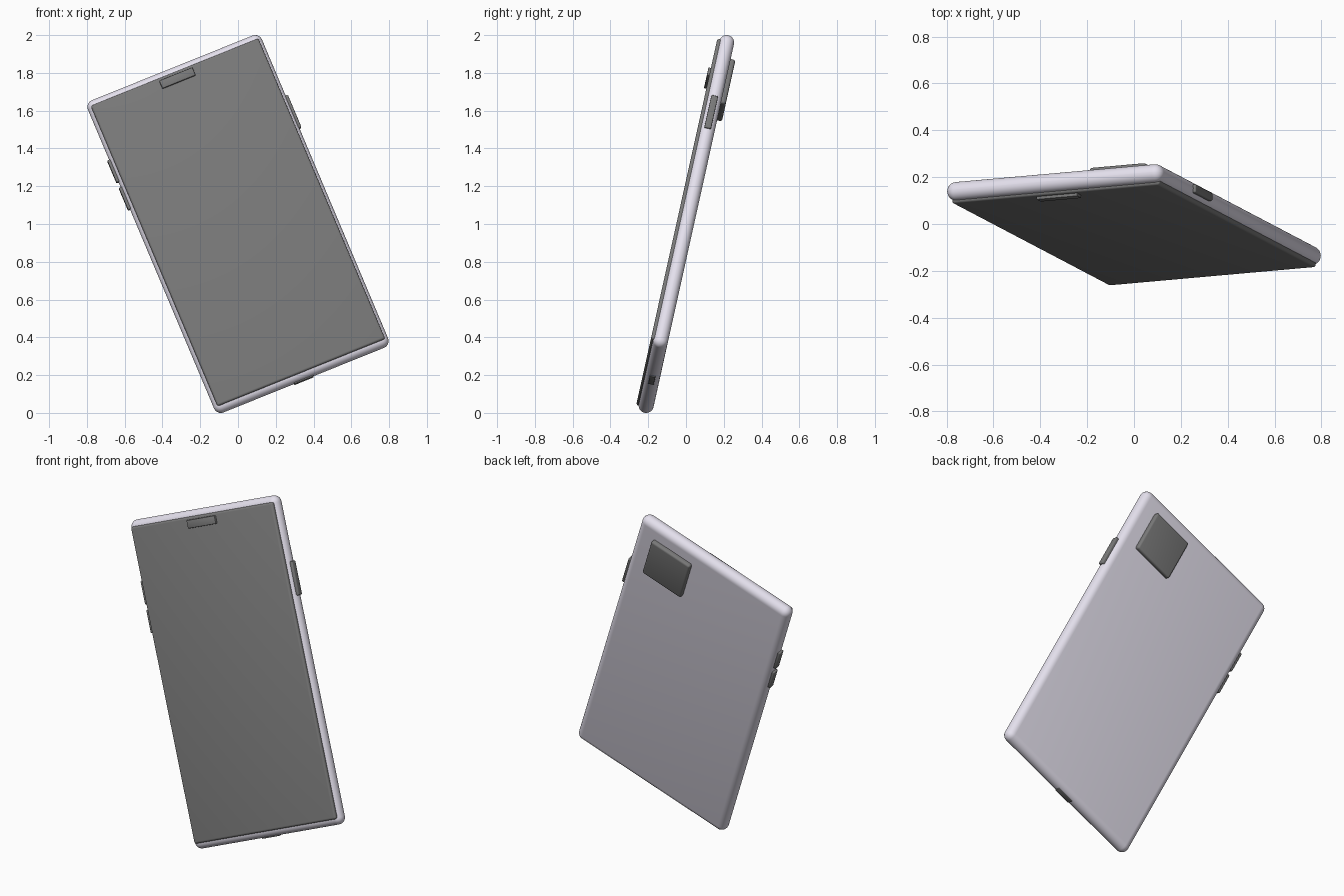
import bpy, bmesh
from math import radians
from mathutils import Matrix, Vector

if "Cube" in bpy.data.objects:
    bpy.data.objects.remove(bpy.data.objects["Cube"])

# Pose: turned in its own plane, then leaned back
POSE = (Matrix.Translation((0, 0.002, 1.0))
        @ Matrix.Rotation(radians(-12.5), 4, 'X')
        @ Matrix.Rotation(radians(-22.4), 4, 'Y'))


def material(name, color):
    m = bpy.data.materials.new(name)
    m.diffuse_color = (*color, 1)
    m.use_nodes = True
    m.node_tree.nodes["Principled BSDF"].inputs["Base Color"].default_value = m.diffuse_color
    return m


SHELL = material("pale_shell", (0.78, 0.75, 0.85))
DARK = material("dark_glass", (0.19, 0.19, 0.19))


def rounded_box(name, center, size, radius, segments, mat):
    """Box in phone space: x width, y depth (front is -y), z length."""
    bm = bmesh.new()
    bmesh.ops.create_cube(bm, size=1)
    bmesh.ops.scale(bm, vec=Vector(size), verts=bm.verts)
    bmesh.ops.bevel(bm, geom=bm.edges[:], offset=radius, segments=segments,
                    profile=0.5, affect='EDGES', clamp_overlap=True)
    bmesh.ops.translate(bm, vec=Vector(center), verts=bm.verts)
    bm.transform(POSE)
    mesh = bpy.data.meshes.new(name)
    bm.to_mesh(mesh)
    bm.free()
    mesh.materials.append(mat)
    ob = bpy.data.objects.new(name, mesh)
    bpy.context.collection.objects.link(ob)
    bpy.context.view_layer.objects.active = ob
    bpy.ops.object.select_all(action='DESELECT')
    ob.select_set(True)
    bpy.ops.object.shade_smooth_by_angle(angle=radians(35))
    return ob


# Body shell with fully rounded rim
rounded_box("body", (0, 0, 0), (0.997, 0.08, 1.829), 0.0395, 8, SHELL)

# Front glass and the earpiece on it
rounded_box("screen", (0, -0.035, 0), (0.96, 0.034, 1.762), 0.012, 4, DARK)
rounded_box("earpiece", (0, -0.055, 0.842), (0.19, 0.02, 0.046), 0.004, 2, DARK)

# Camera block on the back
rounded_box("camera_block", (0.26, 0.048, 0.69), (0.26, 0.036, 0.26), 0.012, 4, DARK)

# Side buttons
for name, x, z, length in (("power_button", 0.496, 0.45, 0.19),
                           ("volume_up_button", -0.496, 0.515, 0.13),
                           ("volume_down_button", -0.496, 0.355, 0.13)):
    rounded_box(name, (x, 0, z), (0.028, 0.036, length), 0.006, 3, DARK)

# Charging port on the bottom rim
rounded_box("charging_port", (0, 0, -0.91), (0.11, 0.03, 0.018), 0.003, 2, DARK)
